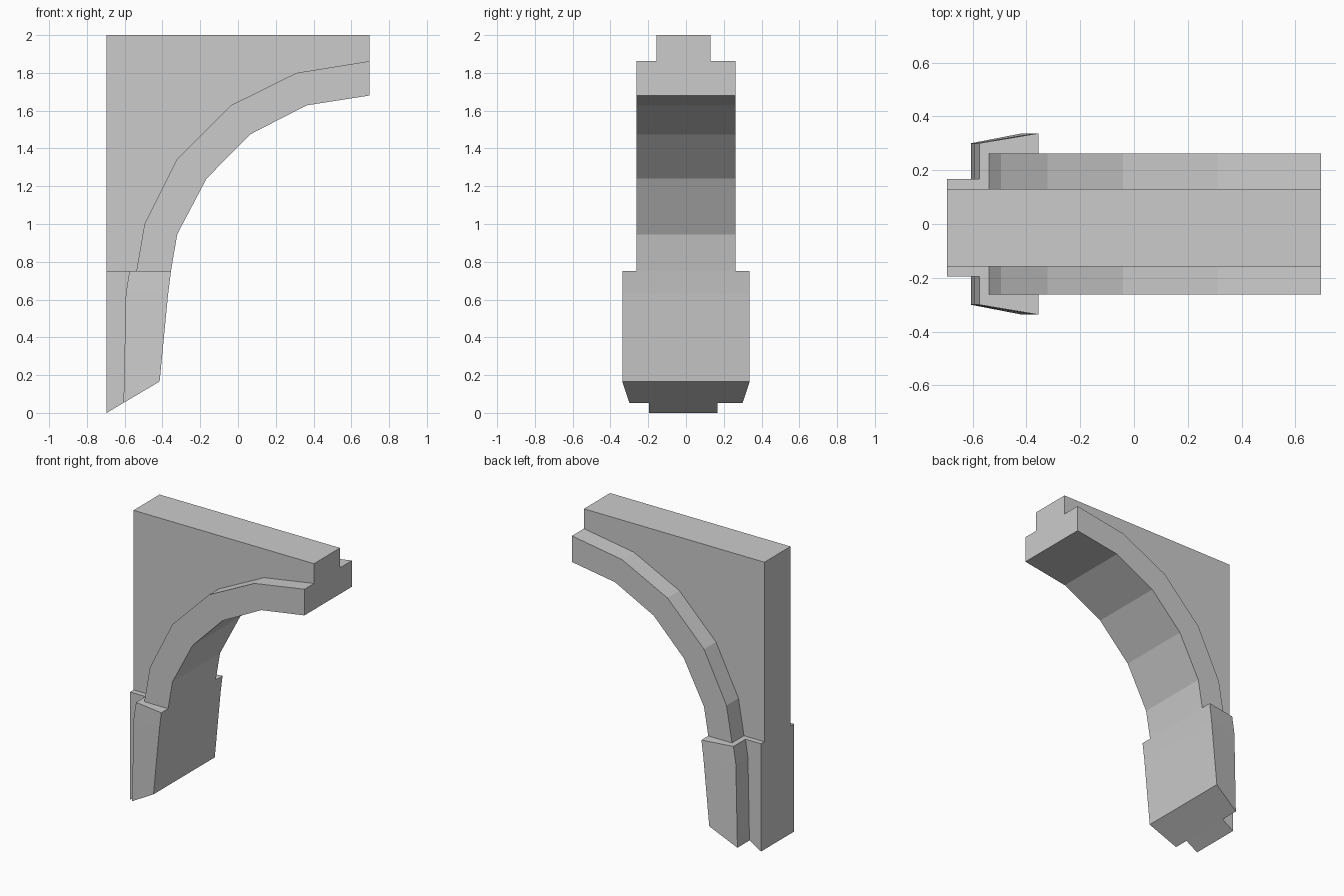
import bpy, bmesh

if "Cube" in bpy.data.objects:
    bpy.data.objects.remove(bpy.data.objects["Cube"])


def band(name, outer, inner, y_outer, y_inner):
    """Solid strip between two (x, z) curves; each curve has its own y range."""
    bm = bmesh.new()
    rings = []
    for (xo, zo), (xi, zi) in zip(outer, inner):
        rings.append([bm.verts.new(p) for p in (
            (xo, y_outer[0], zo), (xi, y_inner[0], zi),
            (xi, y_inner[1], zi), (xo, y_outer[1], zo))])
    for a, b in zip(rings, rings[1:]):
        for i in range(4):
            j = (i + 1) % 4
            bm.faces.new((a[i], a[j], b[j], b[i]))
    bm.faces.new(rings[0])
    bm.faces.new(rings[-1])
    bmesh.ops.recalc_face_normals(bm, faces=bm.faces)
    mesh = bpy.data.meshes.new(name)
    bm.to_mesh(mesh)
    bm.free()
    obj = bpy.data.objects.new(name, mesh)
    bpy.context.collection.objects.link(obj)
    return obj


L, R = -0.695, 0.695

# Curves of the arch, from the right end down to the foot
arch_outer = [(R, 1.862), (0.31, 1.80), (-0.04, 1.627), (-0.322, 1.345), (-0.495, 1.0), (-0.538, 0.75)]
arch_inner = [(R, 1.68), (0.363, 1.628), (0.065, 1.475), (-0.167, 1.24), (-0.322, 0.945), (-0.355, 0.75)]
corner = [(R, 2), (0.31, 2), (-0.04, 2), (L, 2), (L, 1.0), (L, 0.75)]

# Curves of the thicker foot, top to slanted bottom
foot_outer = [(-0.575, 0.75), (-0.594, 0.63), (-0.606, 0.053)]
foot_inner = [(-0.355, 0.75), (-0.370, 0.63), (-0.415, 0.166)]
foot_back = [(L, 0.75), (L, 0.63), (L, 0.0)]

# Narrow web filling the corner, and the wider arch rib beneath it
band("corner_web", corner, arch_outer, (-0.157, 0.13), (-0.157, 0.13))
band("arch_rib", arch_outer, arch_inner, (-0.262, 0.262), (-0.262, 0.262))

# Foot: tapered front block and narrower back block
band("foot_block", foot_outer, foot_inner, (-0.30, 0.30), (-0.337, 0.337))
band("foot_back", foot_back, foot_outer, (-0.195, 0.167), (-0.195, 0.167))
